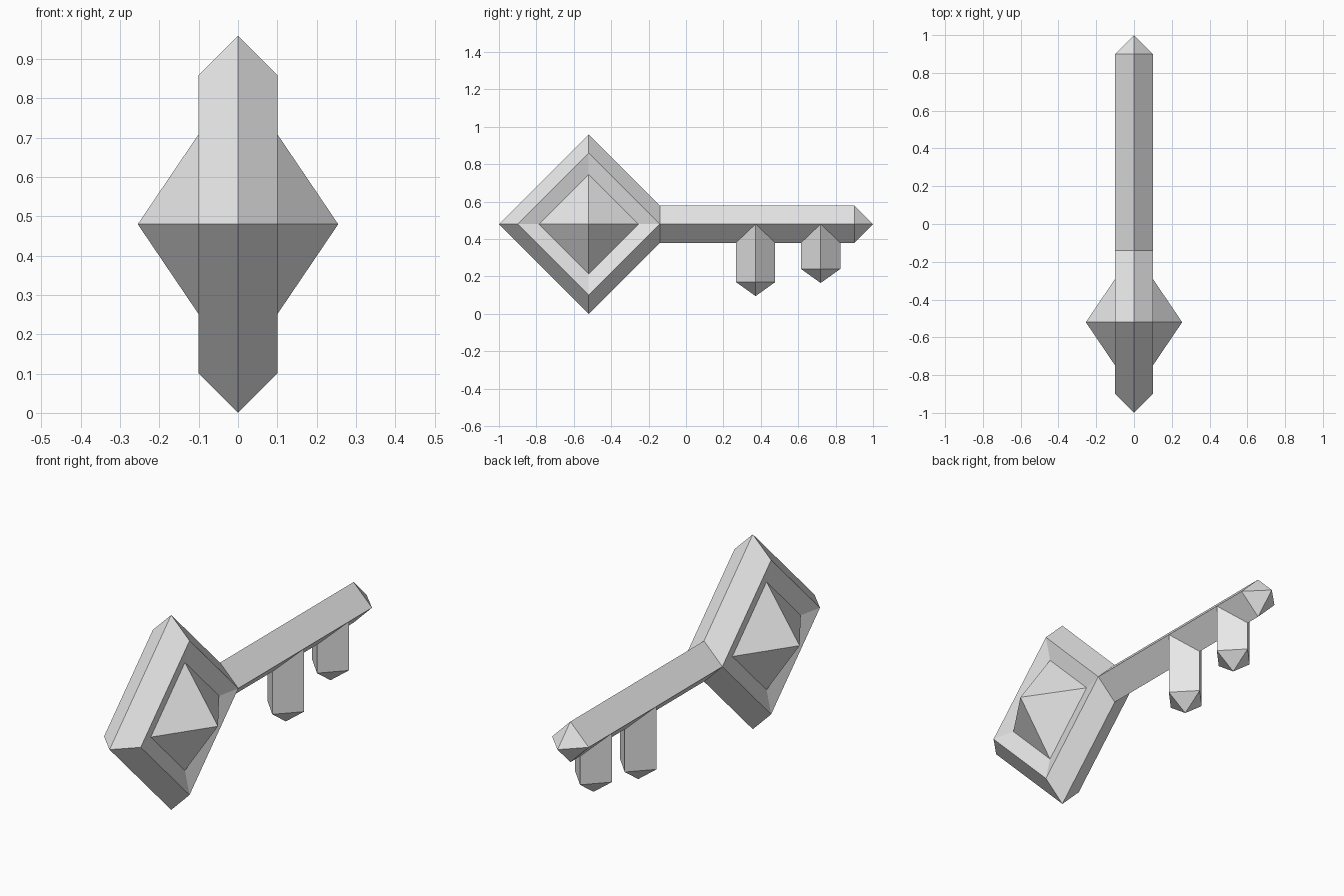
import bpy, bmesh
from mathutils import Vector

if "Cube" in bpy.data.objects:
    bpy.data.objects.remove(bpy.data.objects["Cube"])

X, Y, Z = Vector((1, 0, 0)), Vector((0, 1, 0)), Vector((0, 0, 1))

grey = bpy.data.materials.new("plain_grey")
grey.diffuse_color = (0.8, 0.8, 0.8, 1)
grey.use_nodes = True
grey.node_tree.nodes["Principled BSDF"].inputs["Base Color"].default_value = grey.diffuse_color


def diamond_loft(name, origin, axis, u, v, profile):
    """Four-sided diamond sections (distance, radius u, radius v) joined along an axis."""
    bm = bmesh.new()
    rings = []
    for d, ru, rv in profile:
        c = Vector(origin) + axis * d
        if ru == 0:
            rings.append([bm.verts.new(c)] * 4)
        else:
            rings.append([bm.verts.new(c + o) for o in (u * ru, v * rv, -u * ru, -v * rv)])
    for a, b in zip(rings, rings[1:]):
        for i in range(4):
            j = (i + 1) % 4
            corners = list(dict.fromkeys((a[i], a[j], b[j], b[i])))
            bm.faces.new(corners)
    for ring in (rings[0], rings[-1]):
        if len(set(ring)) == 4:
            bm.faces.new(ring)
    bmesh.ops.recalc_face_normals(bm, faces=bm.faces)
    mesh = bpy.data.meshes.new(name)
    bm.to_mesh(mesh)
    bm.free()
    mesh.materials.append(grey)
    obj = bpy.data.objects.new(name, mesh)
    bpy.context.collection.objects.link(obj)
    return obj


# Key head: bevelled diamond frame with a raised pyramid on both sides
half = [(0.255, 0), (0.075, 0.266), (0.1, 0.38)]
outline = half + [(0, 0.48)] + [(-x, r) for x, r in reversed(half)]
diamond_loft("key_head", (0, -0.52, 0.48), X, Y, Z, [(x, r, r) for x, r in outline])

# Shaft: diamond bar with a pointed end, mitred onto the head
diamond_loft("key_shaft", (0, 0, 0.48), Y, X, Z,
             [(-0.14, 0.1, 0.1), (0.9, 0.1, 0.1), (1.0, 0, 0)])

# Teeth: pointed diamond pegs hanging from the shaft
for name, y, length in (("long_tooth", 0.372, 0.31), ("short_tooth", 0.72, 0.24)):
    diamond_loft(name, (0, y, 0.48), -Z, X, Y,
                 [(0, 0.1, 0.105), (length, 0.1, 0.105), (length + 0.075, 0, 0)])
